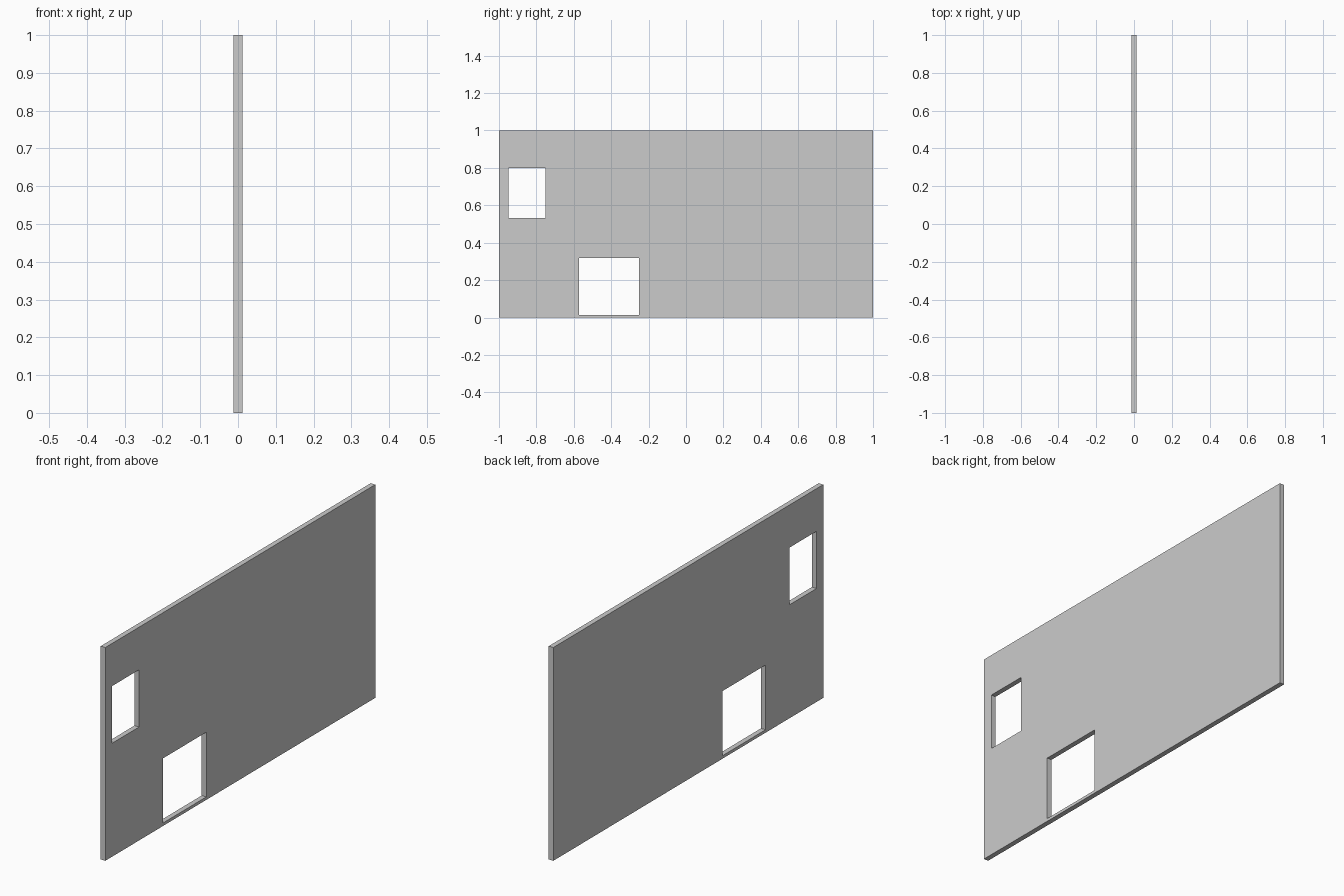
import bpy, bmesh

if "Cube" in bpy.data.objects:
    bpy.data.objects.remove(bpy.data.objects["Cube"])

T = 0.024  # wall thickness

# Outline and openings as (y0, y1, z0, z1)
outline = (-1.0, 1.0, 0.0, 1.0)
window = (-0.95, -0.75, 0.532, 0.80)
low_opening = (-0.572, -0.252, 0.014, 0.317)

bm = bmesh.new()


def add_loop(y0, y1, z0, z1):
    """Closed rectangular edge loop on the left face of the wall."""
    v = [bm.verts.new((-T / 2, y, z)) for y, z in ((y0, z0), (y1, z0), (y1, z1), (y0, z1))]
    return [bm.edges.new((v[i], v[(i + 1) % 4])) for i in range(4)]


# Flat face with holes, then extruded to the wall thickness
edges = [e for rect in (outline, window, low_opening) for e in add_loop(*rect)]
bmesh.ops.triangle_fill(bm, edges=edges, use_beauty=True, normal=(-1, 0, 0))
res = bmesh.ops.extrude_face_region(bm, geom=bm.faces[:], use_keep_orig=True)
new_verts = [g for g in res["geom"] if isinstance(g, bmesh.types.BMVert)]
bmesh.ops.translate(bm, verts=new_verts, vec=(T, 0, 0))
bmesh.ops.recalc_face_normals(bm, faces=bm.faces[:])

mesh = bpy.data.meshes.new("wall_panel")
bm.to_mesh(mesh)
bm.free()
wall = bpy.data.objects.new("wall_panel", mesh)
bpy.context.collection.objects.link(wall)
